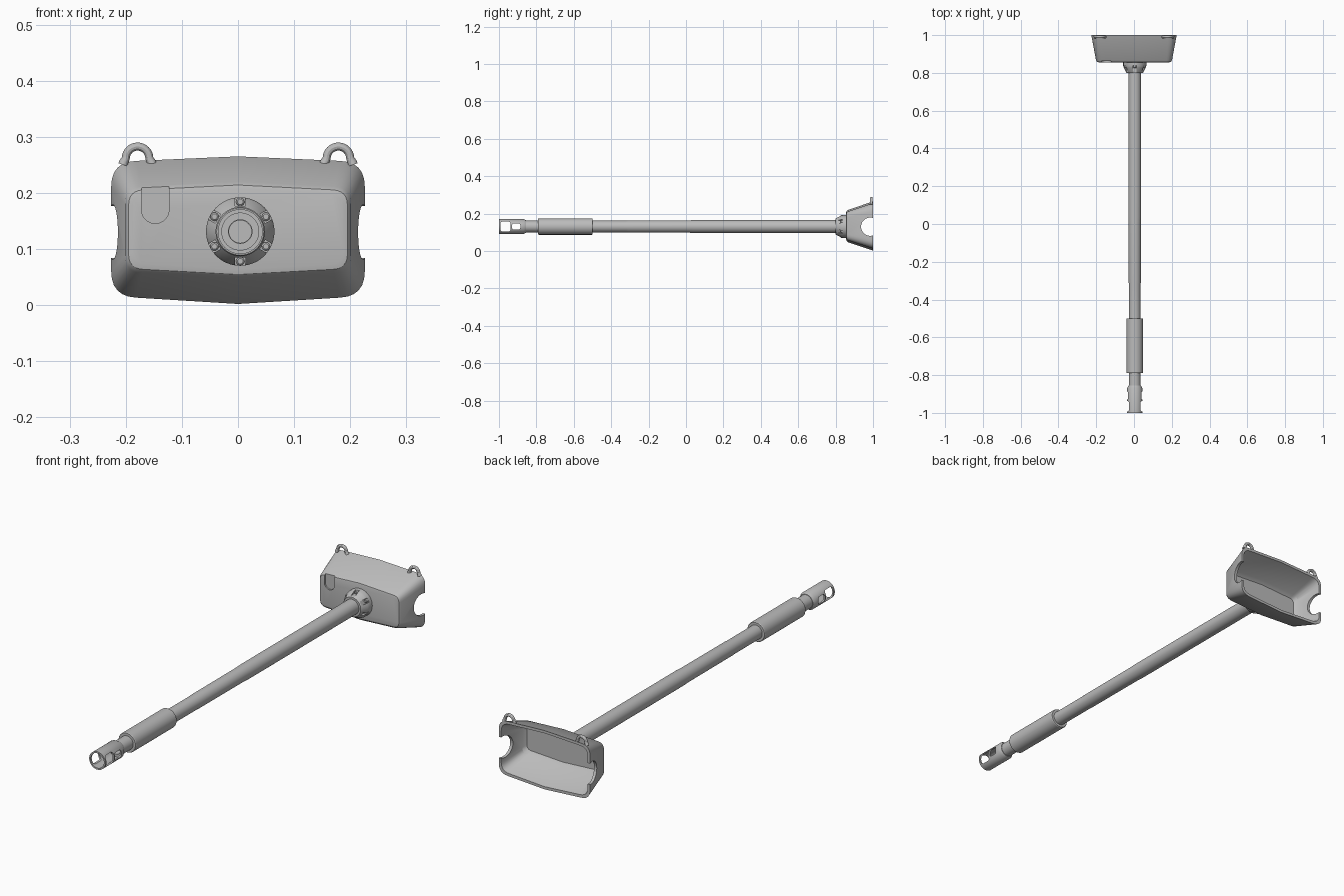
import bpy, bmesh, math
from mathutils import Vector, Matrix

if "Cube" in bpy.data.objects:
    bpy.data.objects.remove(bpy.data.objects["Cube"])

CX, CZ = 0.004, 0.131            # pole axis
grey = bpy.data.materials.new("plain grey")
grey.diffuse_color = (0.5, 0.5, 0.5, 1)
grey.use_nodes = True
grey.node_tree.nodes["Principled BSDF"].inputs["Base Color"].default_value = grey.diffuse_color


def finish(bm, name, angle=30, helper=False):
    bmesh.ops.recalc_face_normals(bm, faces=bm.faces)
    me = bpy.data.meshes.new(name)
    bm.to_mesh(me)
    bm.free()
    ob = bpy.data.objects.new(name, me)
    bpy.context.collection.objects.link(ob)
    me.materials.append(grey)
    if helper:
        ob.hide_render = True
        ob.hide_set(True)
    else:
        for p in me.polygons:
            p.use_smooth = True
        bm2 = bmesh.new()
        bm2.from_mesh(me)
        for e in bm2.edges:
            e.smooth = e.calc_face_angle(0) < math.radians(angle)
        bm2.to_mesh(me)
        bm2.free()
    return ob


def loft(rings, name, closed=False, helper=False):
    """Skin a list of rings; closed joins last to first, otherwise the ends are capped."""
    bm = bmesh.new()
    vs = [[bm.verts.new(p) for p in r] for r in rings]
    n = len(vs[0])
    pairs = list(zip(vs, vs[1:])) + ([(vs[-1], vs[0])] if closed else [])
    for a, b in pairs:
        for i in range(n):
            bm.faces.new((a[i], a[(i + 1) % n], b[(i + 1) % n], b[i]))
    if not closed:
        bm.faces.new(vs[0])
        bm.faces.new(vs[-1])
    return finish(bm, name, helper=helper)


def lathe(profile, name, closed=False, n=40, cx=CX, cz=CZ, helper=False):
    """Turn (y, radius) points around the pole axis."""
    rings = [[(cx + r * math.cos(2 * math.pi * i / n), y, cz + r * math.sin(2 * math.pi * i / n))
              for i in range(n)] for y, r in profile]
    return loft(rings, name, closed, helper)


def cut(ob, cutter):
    m = ob.modifiers.new("cut", 'BOOLEAN')
    m.operation, m.object, m.solver = 'DIFFERENCE', cutter, 'EXACT'


def round_slot(name, w, h, r, center, along_x=0.3):
    """Rounded rectangular cutter (y by z) running along x."""
    pts = []
    for k, (sy, sz) in enumerate([(1, 1), (-1, 1), (-1, -1), (1, -1)]):
        for j in range(5):
            a = math.radians(90 * k + 22.5 * j)
            pts.append((sy * (w / 2 - r) + r * math.cos(a), sz * (h / 2 - r) + r * math.sin(a)))
    return loft([[(center[0] + s * along_x, center[1] + y, center[2] + z) for y, z in pts]
                 for s in (-1, 1)], name, helper=True)


# ---- Cup: six-sided outline with rounded corners, lofted into a hollow shell
def outline(y, hx, top, top_side, bot, bot_side, r, n=7):
    corners = [(0, top, 0), (hx, top_side, 1), (hx, bot_side, 1),
               (0, bot, 0), (-hx, bot_side, 1), (-hx, top_side, 1)]
    out = []
    for i, (x, z, rounded) in enumerate(corners):
        c = Vector((x, z))
        if not rounded:
            out.append((x, y, z))
            continue
        p = Vector(corners[i - 1][:2])
        q = Vector(corners[(i + 1) % 6][:2])
        a, b = c + (p - c).normalized() * r, c + (q - c).normalized() * r
        for j in range(n):
            t = j / (n - 1)
            v = a * (1 - t) ** 2 + c * 2 * t * (1 - t) + b * t * t
            out.append((v.x, y, v.y))
    return out


cup = loft([
    outline(0.856, 0.188, 0.207, 0.197, 0.064, 0.074, 0.022),
    outline(0.858, 0.195, 0.214, 0.204, 0.055, 0.065, 0.026),
    outline(0.866, 0.201, 0.220, 0.210, 0.047, 0.058, 0.030),
    outline(1.0, 0.226, 0.265, 0.255, 0.002, 0.016, 0.044),
    outline(1.0, 0.214, 0.253, 0.243, 0.014, 0.028, 0.038),
    outline(0.884, 0.190, 0.212, 0.202, 0.058, 0.068, 0.026),
    outline(0.870, 0.178, 0.198, 0.188, 0.074, 0.084, 0.022),
], "cup")

# side notches and the shallow thumb slot on the front
def rod_x(name, y, z, r, n=36):
    ring = lambda x: [(x, y + r * math.cos(2 * math.pi * i / n), z + r * math.sin(2 * math.pi * i / n))
                      for i in range(n)]
    return loft([ring(-0.4), ring(0.4)], name, helper=True)

cut(cup, rod_x("notch_cutter", 0.985, 0.13, 0.049))
u = [(-0.123, 0.24), (-0.172, 0.24)] + [
    (-0.1475 + 0.0245 * math.cos(a), 0.17 + 0.0245 * math.sin(a))
    for a in [math.pi + math.pi * i / 14 for i in range(15)]]
cut(cup, loft([[(x, y, z) for x, z in u] for y in (0.8, 0.863)], "slot_cutter", helper=True))


# ---- Hanging loops on the top of the cup
def tube(path, radii, name, n=12):
    rings = []
    for i, p in enumerate(path):
        d = (path[min(i + 1, len(path) - 1)] - path[max(i - 1, 0)]).normalized()
        side = Vector((0, 1, 0))
        nor = side.cross(d)
        rings.append([p + radii[i] * (math.cos(2 * math.pi * k / n) * nor +
                                      math.sin(2 * math.pi * k / n) * side) for k in range(n)])
    return loft(rings, name)

for s, label in ((-1, "left"), (1, "right")):
    pts = [Vector((-0.026, 0.991, 0.250)), Vector((-0.024, 0.991, 0.256))]
    pts += [Vector((0.021 * math.cos(a), 0.991, 0.2615 + 0.021 * math.sin(a)))
            for a in [math.pi - math.pi * i / 16 for i in range(17)]]
    pts += [Vector((-p.x, p.y, p.z)) for p in pts[1::-1]]
    rad = [0.0088, 0.008] + [0.0072] * 17 + [0.008, 0.0088]
    for p in pts:
        p.x += s * 0.179
    tube(pts, rad, label + "_hanging_loop")

# ---- Collar with six screw pockets
collar = lathe([(0.80, 0.03), (0.80, 0.043), (0.806, 0.047), (0.828, 0.058),
                (0.836, 0.061), (0.862, 0.061), (0.862, 0.03)], "collar", closed=True, n=48)
bm = bmesh.new()
for k in range(6):
    a = math.radians(90 + 60 * k)
    m = (Matrix.Translation((CX, 0, CZ)) @ Matrix.Rotation(-a, 4, 'Y') @
         Matrix.Translation((0.056, 0.813, 0)) @ Matrix.Diagonal((0.02, 0.05, 0.019, 1)))
    bmesh.ops.create_cube(bm, size=1, matrix=m)
cut(collar, finish(bm, "pocket_cutter", helper=True))
for k in range(6):
    a = math.radians(90 + 60 * k)
    lathe([(0.842, 0.0075), (0.828, 0.0075), (0.826, 0.005)], f"screw_{k + 1}", n=16,
          cx=CX + 0.053 * math.cos(a), cz=CZ + 0.053 * math.sin(a))

# ---- Pole, grip and hollow neck
lathe([(-0.55, 0.031), (-0.32, 0.031), (-0.31, 0.032), (0.0, 0.0325),
       (0.04, 0.034), (0.859, 0.034)], "pole")
lathe([(-0.79, 0.020), (-0.79, 0.042), (-0.787, 0.044), (-0.503, 0.044), (-0.50, 0.042),
       (-0.50, 0.020)], "grip", closed=True)
lathe([(-0.855, 0.021), (-0.855, 0.031), (-0.78, 0.031), (-0.78, 0.021)], "neck", closed=True)

# ---- Tip socket: tube with two windows cut through each side
socket = lathe([(-1.0, 0.033), (-1.0, 0.040), (-0.868, 0.040), (-0.855, 0.033),
                (-0.855, 0.021), (-0.868, 0.021), (-0.868, 0.033)], "tip_socket", closed=True)
cut(socket, round_slot("large_window_cutter", 0.054, 0.052, 0.010, (CX, -0.965, CZ)))
cut(socket, round_slot("small_window_cutter", 0.044, 0.034, 0.010, (CX, -0.908, CZ)))
